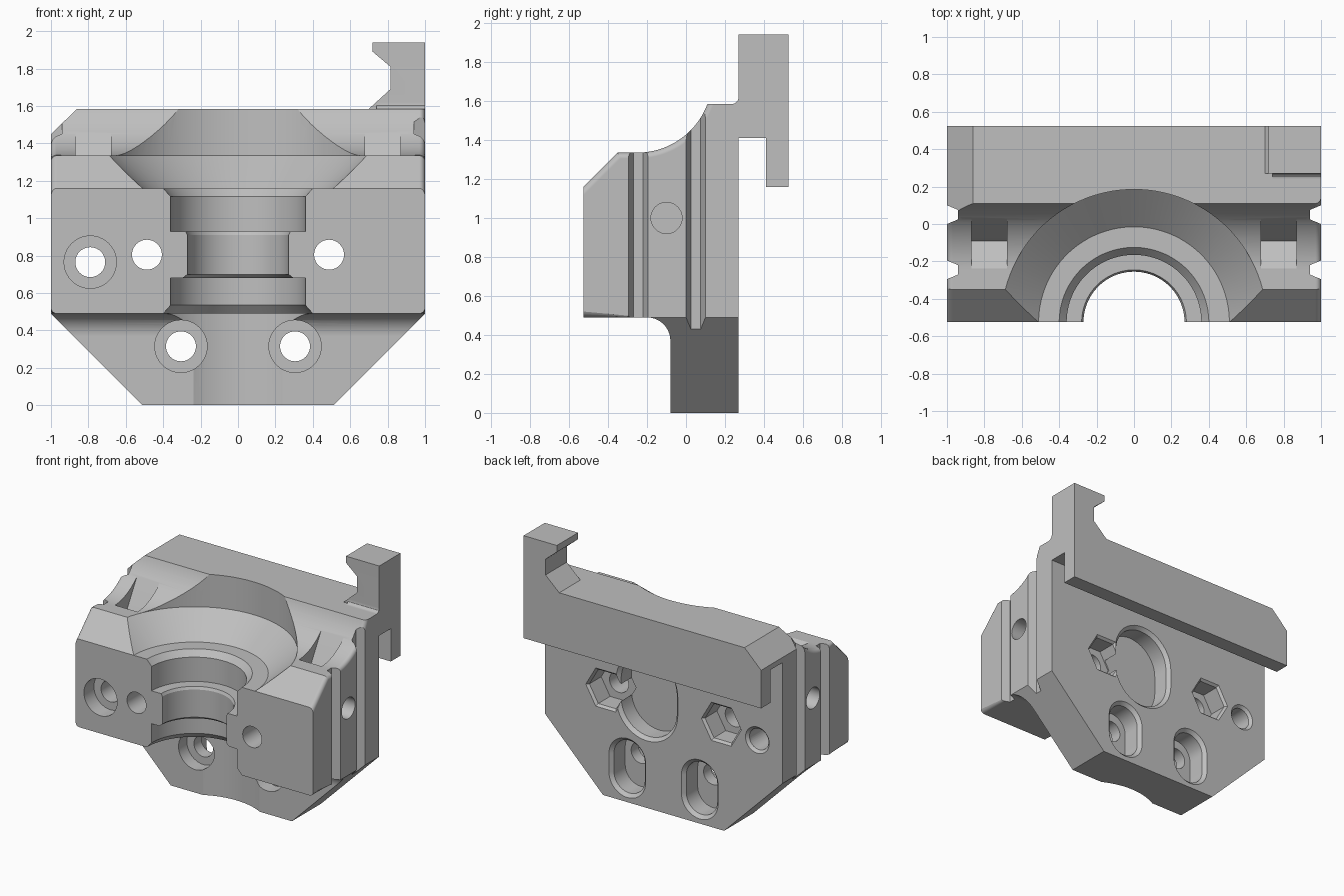
import bpy, bmesh
from math import pi, cos, sin, atan2

old = bpy.data.objects.get("Cube")
if old:
    bpy.data.objects.remove(old, do_unlink=True)

grey = bpy.data.materials.new("plain_grey")
grey.use_nodes = True
grey.diffuse_color = (0.52, 0.52, 0.52, 1)
grey.node_tree.nodes["Principled BSDF"].inputs["Base Color"].default_value = (0.52, 0.52, 0.52, 1)

tools = []


def loft(name, rings, bevel_rule=None):
    """Closed solid through rings with equal point counts."""
    bm = bmesh.new()
    loops = [[bm.verts.new(p) for p in ring] for ring in rings]
    n = len(loops[0])
    for a, b in zip(loops, loops[1:]):
        for i in range(n):
            j = (i + 1) % n
            bm.faces.new((a[i], a[j], b[j], b[i]))
    bm.faces.new(loops[0])
    bm.faces.new(loops[-1])
    bmesh.ops.recalc_face_normals(bm, faces=bm.faces)
    if bevel_rule:
        edges = [e for e in bm.edges if bevel_rule(e)]
        bmesh.ops.bevel(bm, geom=edges, offset=0.03, segments=4,
                        profile=0.5, affect='EDGES')
    mesh = bpy.data.meshes.new(name)
    bm.to_mesh(mesh)
    bm.free()
    mesh.materials.append(grey)
    obj = bpy.data.objects.new(name, mesh)
    bpy.context.collection.objects.link(obj)
    return obj


def apply_tool(obj, operation='DIFFERENCE'):
    mod = body.modifiers.new(obj.name, 'BOOLEAN')
    mod.operation, mod.object, mod.solver = operation, obj, 'EXACT'
    obj.hide_render = True
    tools.append(obj)


def arc(cx, cy, r, a0, a1, n):
    return [(cx + r * cos(a0 + (a1 - a0) * i / n),
             cy + r * sin(a0 + (a1 - a0) * i / n)) for i in range(n + 1)]


def along_x(name, pts, x0, x1, rule=None):
    return loft(name, [[(x, y, z) for y, z in pts] for x in (x0, x1)], rule)


def along_y(name, pts, y0, y1):
    return loft(name, [[(x, y, z) for x, z in pts] for y in (y0, y1)])


def circle(x, z, r, n=40):
    return arc(x, z, r, 0, 2 * pi * (n - 1) / n, n - 1)


def stadium(x, z0, z1, r):
    return arc(x, z1, r, 0, pi, 20) + arc(x, z0, r, pi, 2 * pi, 20)


def flared_pocket(name, outline, r, depth, flare=0.03):
    """Pocket in the back face with a chamfered rim."""
    steps = [(0.29, r + flare), (BACK, r + flare), (BACK - flare, r), (BACK - depth, r)]
    apply_tool(loft(name, [[(x, y, z) for x, z in outline(q)] for y, q in steps]))


FRONT, BACK = -0.525, 0.27

# Main body: side profile with plate, rail, lip, scooped shoulder and front chamfer
scoop = (-0.25, 1.719)
end = atan2(1.585 - scoop[1], 0.11 - scoop[0])
profile = [(FRONT, 0.49)]
profile += arc(-0.20, 0.37, 0.12, pi / 2, 0, 10)
profile += [(-0.08, 0), (BACK, 0), (BACK, 1.41), (0.41, 1.41), (0.41, 1.16),
            (0.525, 1.16), (0.525, 1.585)]
profile += arc(*scoop, 0.384, end, -pi / 2, 20)
profile += [(-0.35, 1.335), (FRONT, 1.16)]


def soft_edge(e):
    a, b = (v.co for v in e.verts)
    if abs(a.x - b.x) > 0.01 or abs(a.y - b.y) < 0.005:
        return False
    top = min(a.z, b.z) > 1.15 and max(a.y, b.y) < 0.115
    return top or (abs(a.z - 0.49) < 0.002 and abs(b.z - 0.49) < 0.002 and min(a.y, b.y) < -0.5)


body = along_x("clamp_body", profile, -1, 1, soft_edge)

# Hook on the rail end, with its small foot
hook = [(0.72, 1.94), (1, 1.94), (1, 1.5), (0.70, 1.5), (0.70, 1.585),
        (0.815, 1.69), (0.815, 1.81), (0.72, 1.89)]
apply_tool(along_y("hook", hook, BACK, 0.525), 'UNION')
foot = [(0.24, 1.585), (0.252, 1.589), (0.266, 1.602), (0.27, 1.62), (0.3, 1.62), (0.3, 1.55), (0.24, 1.55)]
apply_tool(along_x("hook_foot", foot, 0.74, 1), 'UNION')

# Sloped lower corners of the plate
for s in (-1, 1):
    tri = [(s * 1.02, 0.49), (s, 0.49), (s * 0.51, 0), (s * 0.49, -0.02), (s * 1.02, -0.02)]
    apply_tool(along_y("corner_cut", tri, -0.3, 0.3))

# Chamfer at the plain end of the rail
apply_tool(along_y("rail_chamfer", [(-1.02, 1.43), (-0.84, 1.605), (-1.02, 1.605)], -0.6, 0.6))

# Turned bore on the front face
bore = [(-0.1, 0.505), (0.49, 0.505), (0.49, 0.40), (0.535, 0.36), (0.68, 0.36),
        (0.68, 0.295), (0.70, 0.27), (0.91, 0.27), (0.93, 0.28), (0.93, 0.36),
        (1.115, 0.36), (1.16, 0.40), (1.16, 0.51), (1.335, 0.71), (1.8, 0.71)]
N = 96
apply_tool(loft("bore", [[(r * cos((i + .5) * 2 * pi / N), FRONT + r * sin((i + .5) * 2 * pi / N), z)
                          for i in range(N)] for z, r in bore]))

# Mirrored side grooves, side holes and shoulder notches
for s in (-1, 1):
    for y0, y1 in ((-0.295, -0.195), (0.0, 0.1)):
        groove = [(s * 1.02, y0 - 0.01), (s, y0), (s * 0.94, y0 + 0.025),
                  (s * 0.94, y1 - 0.025), (s, y1), (s * 1.02, y1 + 0.01)]
        apply_tool(loft("side_groove", [[(x, y, z) for x, y in groove] for z in (-0.1, 1.8)]))
    apply_tool(along_x("side_hole", arc(-0.1, 1.0, 0.08, 0, 2 * pi * 39 / 40, 39), s * 0.7, s * 1.05))
    notch = [(-0.09, 1.25), (-0.322, 1.385), (0.085, 1.553)]
    apply_tool(along_x("shoulder_notch", notch, s * 0.68, s * 0.87))

# Through holes, some with counterbores from the front
for x, z, sunk in ((-0.79, 0.765, FRONT + 0.12), (-0.487, 0.805, None), (0.487, 0.805, None),
                   (-0.305, 0.315, 0.02), (0.305, 0.315, 0.02)):
    apply_tool(along_y("bolt_hole", circle(x, z, 0.08), -0.6, 0.35))
    if sunk is not None:
        apply_tool(along_y("counterbore", circle(x, z, 0.14), -0.6, sunk))

# Back pockets: nut recesses, slots, large recess and flared hole
for s in (-1, 1):
    flared_pocket("nut_recess", lambda r, s=s: circle(s * 0.487, 0.805, r, 6), 0.15, 0.16, 0.018)
    flared_pocket("back_slot", lambda r, s=s: stadium(s * 0.305, 0.19, 0.33, r), 0.13, 0.16, 0.025)
flared_pocket("large_recess", lambda r: stadium(0.14, 0.77, 0.91, r), 0.235, 0.15, 0.025)
flared_pocket("hole_flare", lambda r: circle(-0.79, 0.765, r), 0.08, 0.05, 0.02)

# Bake the cuts and discard the tools
deps = bpy.context.evaluated_depsgraph_get()
baked = bpy.data.meshes.new_from_object(body.evaluated_get(deps))
body.modifiers.clear()
body.data = baked
baked.materials.clear()
baked.materials.append(grey)
for p in baked.polygons:
    p.material_index = 0
for t in tools:
    bpy.data.objects.remove(t, do_unlink=True)

# Smooth curves, crisp edges
bpy.ops.object.select_all(action='DESELECT')
body.select_set(True)
bpy.context.view_layer.objects.active = body
bpy.ops.object.shade_smooth_by_angle(angle=0.4)
weighted = body.modifiers.new("even_normals", 'WEIGHTED_NORMAL')
weighted.keep_sharp = True
